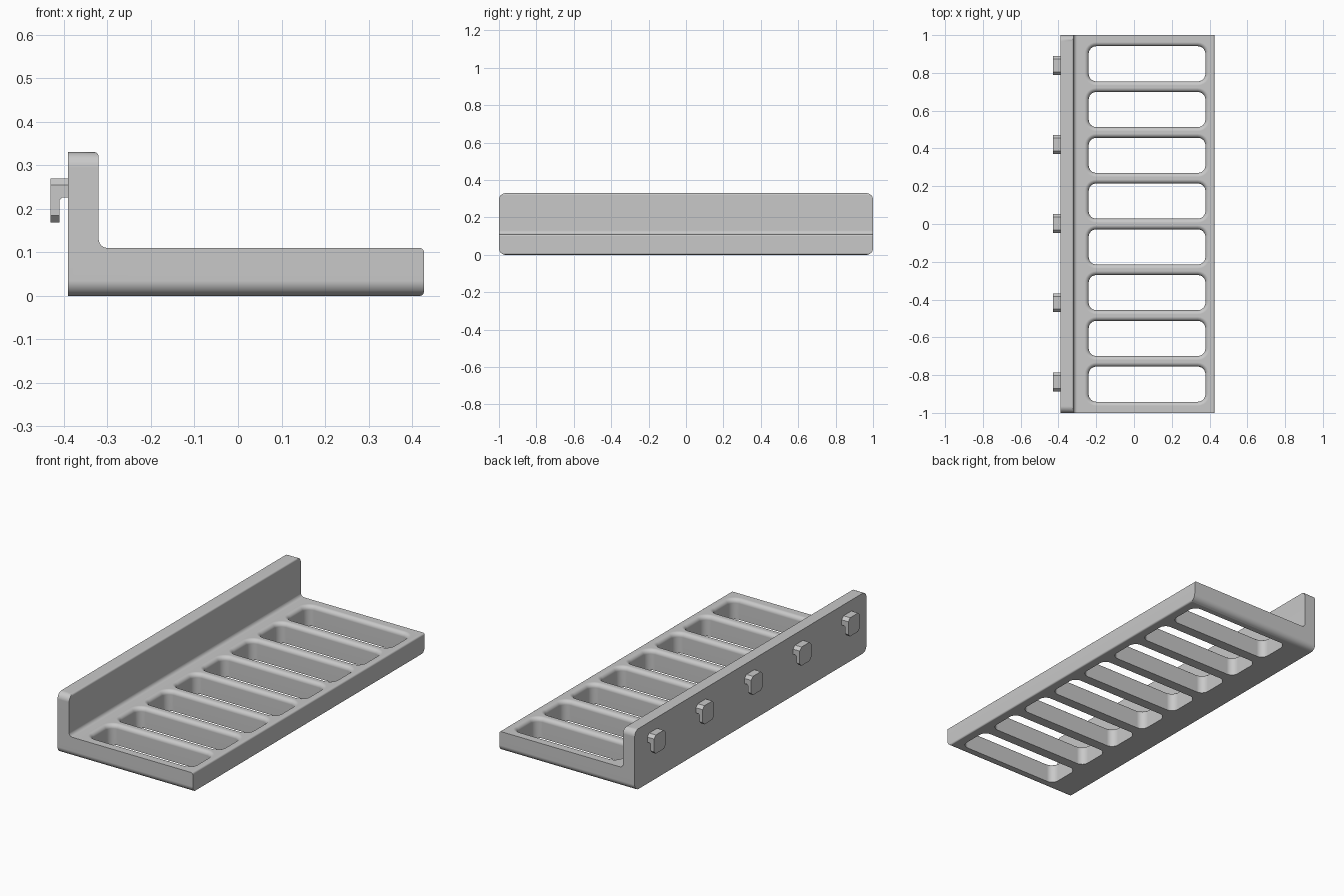
import bpy, bmesh, math
from mathutils import Vector

if "Cube" in bpy.data.objects:
    bpy.data.objects.remove(bpy.data.objects["Cube"], do_unlink=True)

grey = bpy.data.materials.new("plain grey")
grey.use_nodes = True
colour = (0.58, 0.58, 0.58, 1)
grey.diffuse_color = colour
grey.node_tree.nodes["Principled BSDF"].inputs["Base Color"].default_value = colour


def rounded(corners, steps=6):
    """Outline from (u, v, radius) corners, each replaced by an arc."""
    points = []
    for i, (u, v, r) in enumerate(corners):
        p = Vector((u, v))
        if r == 0:
            points.append(p)
            continue
        a = (Vector(corners[i - 1][:2]) - p).normalized()
        b = (Vector(corners[(i + 1) % len(corners)][:2]) - p).normalized()
        # All corners are square, so the arc runs from -b to -a about its centre
        centre = p + (a + b) * r
        for k in range(steps + 1):
            t = k / steps * math.pi / 2
            points.append(centre - (b * math.cos(t) + a * math.sin(t)) * r)
    return points


def rectangle(u0, u1, v0, v1, r, steps=6):
    return rounded([(u0, v0, r), (u1, v0, r), (u1, v1, r), (u0, v1, r)], steps)


def loft(name, rings):
    """Closed solid through rings with equal point counts."""
    bm = bmesh.new()
    loops = [[bm.verts.new(p) for p in ring] for ring in rings]
    for low, high in zip(loops, loops[1:]):
        for i in range(len(low)):
            bm.faces.new((low[i - 1], low[i], high[i], high[i - 1]))
    bm.faces.new(loops[0])
    bm.faces.new(loops[-1])
    bmesh.ops.recalc_face_normals(bm, faces=bm.faces)
    mesh = bpy.data.meshes.new(name)
    bm.to_mesh(mesh)
    bm.free()
    mesh.materials.append(grey)
    obj = bpy.data.objects.new(name, mesh)
    bpy.context.collection.objects.link(obj)
    return obj


def select(obj):
    bpy.ops.object.select_all(action="DESELECT")
    obj.select_set(True)
    bpy.context.view_layer.objects.active = obj


def carve(obj, tool, operation):
    select(obj)
    mod = obj.modifiers.new("carve", "BOOLEAN")
    mod.object, mod.operation, mod.solver = tool, operation, "EXACT"
    bpy.ops.object.modifier_apply(modifier=mod.name)
    bpy.data.objects.remove(tool, do_unlink=True)


# L-shaped shelf with a filleted inner corner
BACK, FRONT, TOP, DECK = -0.39, 0.427, 0.33, 0.11
profile = rounded([(BACK, 0, 0), (FRONT, 0, 0.01), (FRONT, DECK, 0.01),
                   (-0.32, DECK, 0.02), (-0.32, TOP, 0.01), (BACK, TOP, 0)])
shelf = loft("shelf", [[(x, y, z) for x, z in profile] for y in (-1, 1)])

# Rounded ends
ends = rectangle(-1, 1, 0, TOP, 0.035, 8)
carve(shelf, loft("end_rounding", [[(x, y, z) for y, z in ends] for x in (-1, 1)]), "INTERSECT")

# Slots with flared upper rims
RIM = 0.022
levels = [(-0.05, 0)]
for k in range(7):
    a = k / 6 * math.pi / 2
    levels.append((DECK - RIM + RIM * math.sin(a), RIM * (1 - math.cos(a))))
levels.append((DECK + 0.05, RIM))
for n in range(8):
    y = (n - 3.5) * 0.2423
    rings = []
    for z, grow in levels:
        outline = rectangle(-0.24 - grow, 0.378 + grow, y - 0.093 - grow,
                            y + 0.093 + grow, 0.04 + grow)
        rings.append([(u, v, z) for u, v in outline])
    carve(shelf, loft("slot_cutter", rings), "DIFFERENCE")

# Five hooks on the back plate, with clipped corners
hook_profile = [(-0.38, 0.27), (-0.43, 0.27), (-0.43, 0.168), (-0.41, 0.168),
                (-0.41, 0.22), (-0.404, 0.226), (-0.38, 0.226)]
for n in range(5):
    y = (n - 2) * 0.419 + 0.002
    hook = loft("hook_%d" % (n + 1), [[(x, v, z) for x, z in hook_profile]
                                      for v in (y - 0.05, y + 0.05)])
    outline = rectangle(y - 0.05, y + 0.05, 0.168, 0.27, 0.016, 1)
    carve(hook, loft("corner_clip", [[(x, v, z) for v, z in outline] for x in (-0.5, -0.3)]),
          "INTERSECT")

# Shading
select(shelf)
bpy.ops.object.shade_smooth_by_angle(angle=math.radians(35))
weighted = shelf.modifiers.new("even_normals", "WEIGHTED_NORMAL")
weighted.keep_sharp = True
